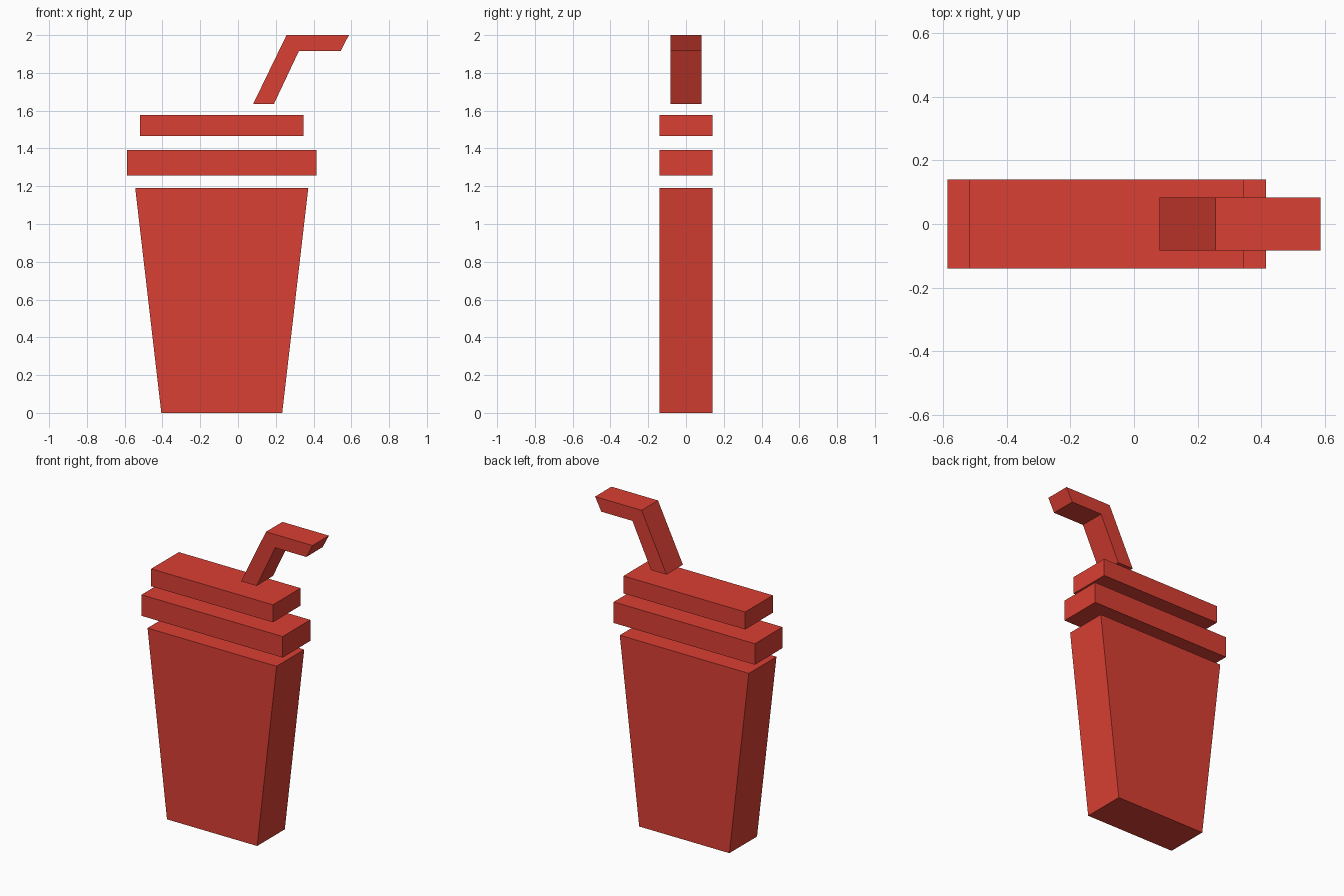
import bpy, bmesh

if "Cube" in bpy.data.objects:
    bpy.data.objects.remove(bpy.data.objects["Cube"])

red = bpy.data.materials.new("red")
red.diffuse_color = (0.70, 0.05, 0.033, 1)
red.use_nodes = True
red.node_tree.nodes["Principled BSDF"].inputs["Base Color"].default_value = red.diffuse_color


def extrude_profile(name, points, half_depth):
    """Extrude an x/z outline symmetrically along y."""
    bm = bmesh.new()
    face = bm.faces.new([bm.verts.new((x, -half_depth, z)) for x, z in points])
    res = bmesh.ops.extrude_face_region(bm, geom=[face])
    back = [g for g in res["geom"] if isinstance(g, bmesh.types.BMVert)]
    bmesh.ops.translate(bm, verts=back, vec=(0, 2 * half_depth, 0))
    bmesh.ops.recalc_face_normals(bm, faces=bm.faces)
    mesh = bpy.data.meshes.new(name)
    bm.to_mesh(mesh)
    bm.free()
    mesh.materials.append(red)
    obj = bpy.data.objects.new(name, mesh)
    bpy.context.collection.objects.link(obj)
    return obj


def slab(name, bottom_half, top_half, z0, z1):
    """Trapezoid slab centred on the cup axis."""
    cx = -0.086
    return extrude_profile(name, [(cx - bottom_half, z0), (cx + bottom_half, z0),
                                  (cx + top_half, z1), (cx - top_half, z1)], 0.14)


# Tapered cup and the two floating lid layers
slab("cup_body", 0.32, 0.458, 0.0, 1.19)
slab("lid_rim", 0.501, 0.501, 1.257, 1.392)
slab("lid_top", 0.432, 0.432, 1.465, 1.577)

# Bent drinking straw
extrude_profile("straw", [(0.08, 1.635), (0.19, 1.635), (0.322, 1.915),
                          (0.543, 1.915), (0.587, 2.0), (0.257, 2.0)], 0.083)
